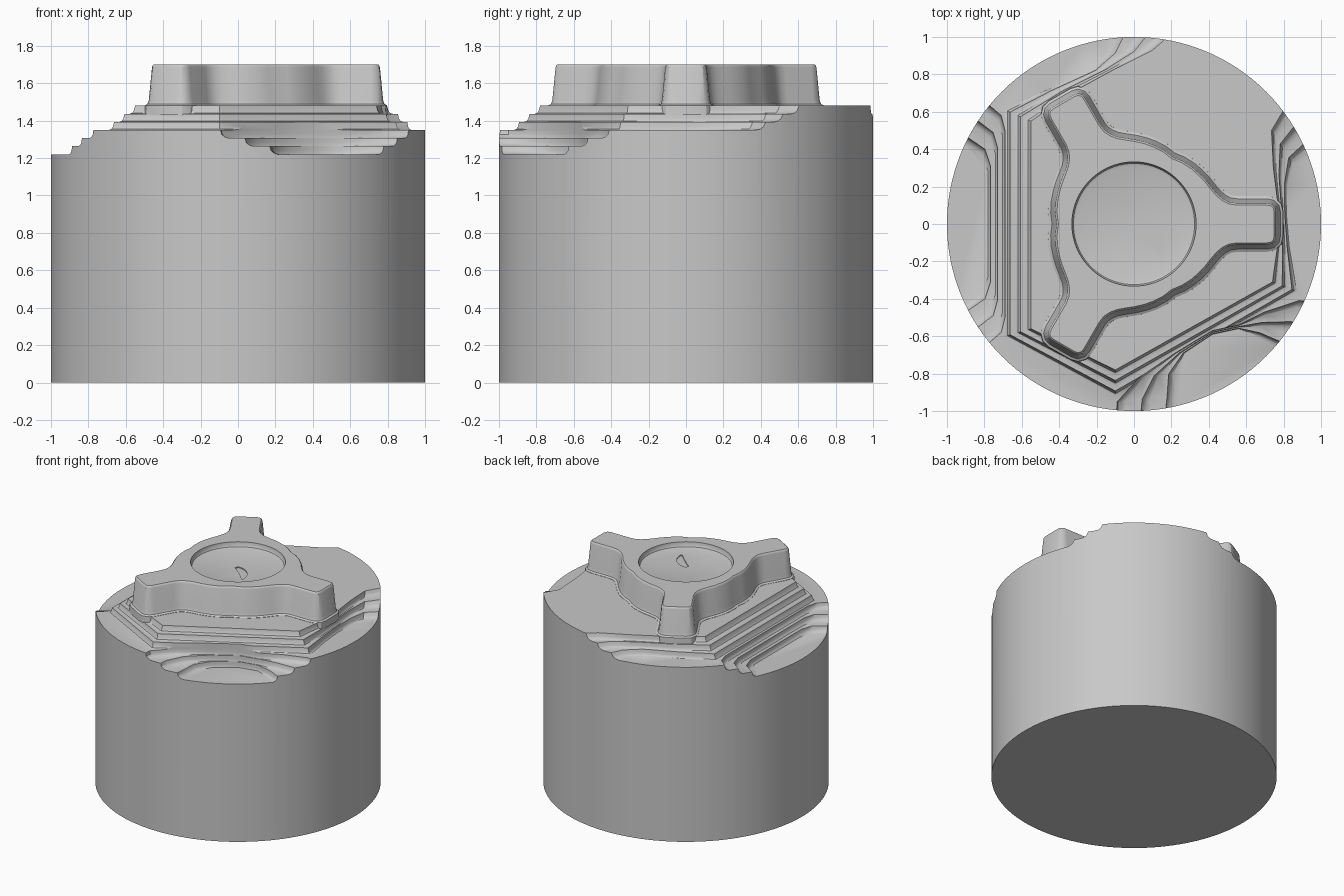
import bpy, bmesh, math
from mathutils import Vector, Matrix

if "Cube" in bpy.data.objects:
    bpy.data.objects.remove(bpy.data.objects["Cube"])

metal = bpy.data.materials.new("plain grey")
metal.diffuse_color = (0.58, 0.58, 0.58, 1)
metal.use_nodes = True
metal.node_tree.nodes["Principled BSDF"].inputs["Base Color"].default_value = metal.diffuse_color


def loft(name, rings):
    """Closed solid through rings given as (2D outline, z)."""
    bm = bmesh.new()
    loops = [[bm.verts.new((x, y, z)) for x, y in pts] for pts, z in rings]
    for a, b in zip(loops, loops[1:]):
        for i in range(len(a)):
            j = (i + 1) % len(a)
            bm.faces.new((a[i], a[j], b[j], b[i]))
    bm.faces.new(loops[0])
    bm.faces.new(loops[-1])
    bmesh.ops.recalc_face_normals(bm, faces=bm.faces[:])
    me = bpy.data.meshes.new(name)
    bm.to_mesh(me)
    bm.free()
    me.materials.append(metal)
    ob = bpy.data.objects.new(name, me)
    bpy.context.collection.objects.link(ob)
    return ob


def circle(r, n=128):
    return [(r * math.cos(2 * math.pi * i / n), r * math.sin(2 * math.pi * i / n)) for i in range(n)]


def lerp(a, b, t):
    return [(p[0] + (q[0] - p[0]) * t, p[1] + (q[1] - p[1]) * t) for p, q in zip(a, b)]


def scaled(pts, s):
    return [(x * s, y * s) for x, y in pts]


def offset(pts, d):
    """Push a counter-clockwise outline outward by d."""
    out = []
    for i, p in enumerate(pts):
        a, b = Vector(pts[i - 1]), Vector(pts[(i + 1) % len(pts)])
        t = (b - a).normalized()
        out.append((p[0] + t.y * d, p[1] - t.x * d))
    return out


def boolean(ob, tool, op):
    m = ob.modifiers.new("cut", 'BOOLEAN')
    m.object, m.operation, m.solver = tool, op, 'EXACT'
    bpy.context.view_layer.objects.active = ob
    bpy.ops.object.modifier_apply(modifier=m.name)
    bpy.data.objects.remove(tool)


STEP = 0.0433

# Body cylinder
body = loft("machined_body", [(circle(1), 0), (circle(1), 1.48)])
body.data.name = "machined_body"

# Terraces: outline of the top plateau and of the floor below it
plateau = [(-.55, .55), (-.31, .715), (-.1, .83), (.1, .93), (.24, 1.05), (1.1, 1.1),
           (.9, .72), (.8, .61), (.735, .5), (.745, .3), (.77, .1), (.77, -.1),
           (.74, -.31), (-.1, -.78), (-.55, -.56)]
foot = [(-.69, .61), (-.48, .71), (-.23, .82), (-.15, .91), (-.1, 1.05), (1.3, 1.2),
        (1.3, .5), (.93, .38), (.85, .32), (.82, .2), (.815, .05), (.83, -.12),
        (.87, -.36), (-.1, -.92), (-.69, -.6)]
rings = [(plateau, 1.6)]
for k in range(3):
    t, z = 0.4 * k, 1.48 - STEP * k
    rings += [(lerp(plateau, foot, t + 0.001), z), (lerp(plateau, foot, t + .05), z - .026),
              (lerp(plateau, foot, t + .11), z - .038), (lerp(plateau, foot, t + .2), z - STEP)]
far = scaled(foot, 3)
rings += [(far, rings[-1][1]), (far, -0.5)]
boolean(body, loft("terrace_form", rings), 'INTERSECT')


def pocket(floor, rim):
    """Stepped pocket cutter, open to the side."""
    rings = []
    for k in range(3):
        t, z = 0.43 * k, 1.22 + STEP * k
        rings += [(lerp(floor, rim, t), z), (lerp(floor, rim, t + .07), z + .007),
                  (lerp(floor, rim, t + .12), z + .02), (lerp(floor, rim, t + .14), z + STEP)]
    rings.append((rings[-1][0], 1.6))
    boolean(body, loft("pocket_cutter", rings), 'DIFFERENCE')


# Left pocket, mirrored front to back
def mirror(half):
    return half + [(x, -y) for x, y in reversed(half)]


pocket(mirror([(-1.1, .47), (-.9, .43), (-.81, .37), (-.78, .28)]),
       mirror([(-1.1, .8), (-.78, .64), (-.71, .58), (-.69, .5)]))

# Front right pocket
pocket([(.2, -1.1), (.22, -.92), (.21, -.8), (.27, -.69), (.42, -.59), (.56, -.56),
        (.67, -.6), (.78, -.67), (1.1, -.78), (1.1, -1.1)],
       [(-.1, -1.1), (-.09, -.95), (.03, -.82), (.22, -.69), (.42, -.57), (.56, -.54),
        (.7, -.47), (.88, -.41), (1.15, -.42), (1.15, -1.15)])

# Three-armed boss
half = [(.755, .065), (.75, .088), (.735, .102), (.71, .107), (.55, .107), (.51, .113),
        (.475, .13), (.445, .155), (.415, .19), (.385, .228), (.35, .265), (.31, .3),
        (.26, .332), (.205, .355)]
arm = [(x, -y) for x, y in reversed(half[:-1])] + half
outline = []
for k in range(3):
    rot = Matrix.Rotation(2 * math.pi * k / 3, 2)
    outline += [tuple(rot @ Vector(p)) for p in arm]
boss = loft("boss", [(offset(outline, d), z) for d, z in
                     [(.045, 1.43), (.042, 1.482), (.028, 1.49), (.021, 1.51),
                      (.004, 1.685), (0, 1.695), (-.006, 1.70)]])
boolean(body, boss, 'UNION')

# Round recess with a rounded foot
boolean(body, loft("recess_cutter", [(circle(.31, 96), 1.66), (circle(.324, 96), 1.665),
                                     (circle(.33, 96), 1.675), (circle(.337, 96), 1.75)]), 'DIFFERENCE')

# Shallow curved tool mark in the recess floor
arc = [math.pi / 2 * (1 - i / 12) for i in range(13)]
mark = [(.145 * math.cos(a), -.14 + .145 * math.sin(a)) for a in arc]
inner = [(.145 * math.cos(a) - .05 * math.sin(2 * a) - .01, -.15 + .125 * math.sin(a)) for a in reversed(arc)]
boolean(body, loft("mark_cutter", [(mark + inner, 1.653), (mark + inner, 1.68)]), 'DIFFERENCE')

# Smooth shading with sharp edges kept
bpy.ops.object.select_all(action='DESELECT')
body.select_set(True)
bpy.context.view_layer.objects.active = body
bpy.ops.object.shade_smooth_by_angle(angle=math.radians(32))
